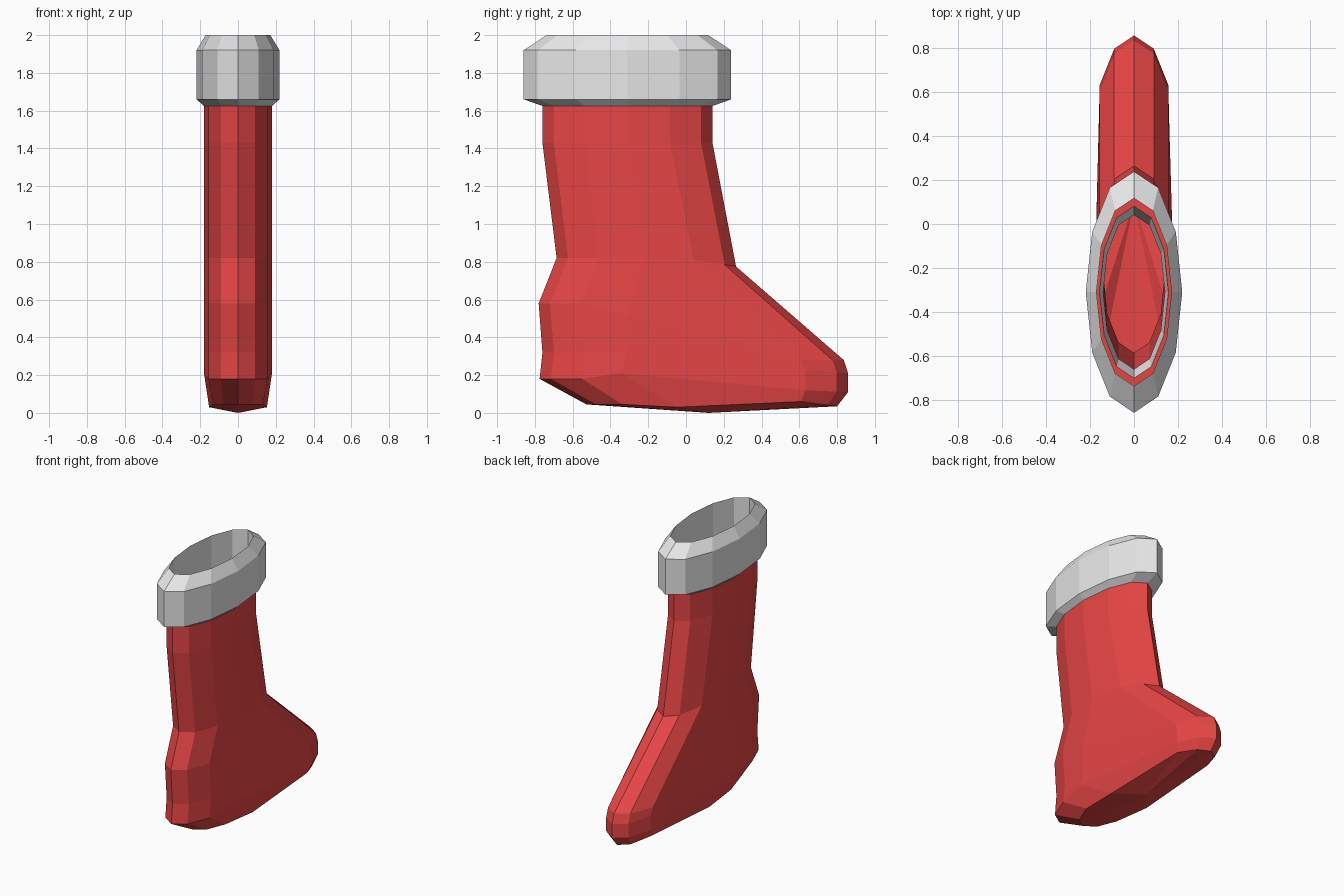
import bpy, bmesh, math

if "Cube" in bpy.data.objects:
    bpy.data.objects.remove(bpy.data.objects["Cube"])

SIDES, RX, RY, CY = 12, 0.18, 0.45, -0.31


def material(name, rgb):
    m = bpy.data.materials.new(name)
    m.diffuse_color = (*rgb, 1)
    m.use_nodes = True
    m.node_tree.nodes["Principled BSDF"].inputs["Base Color"].default_value = m.diffuse_color
    return m


red = material("red_felt", (0.8, 0.06, 0.06))
white = material("white_trim", (0.8, 0.8, 0.8))


def ring(k, back, mid, front, slope=0.0):
    """Oval of scale k; back, side and front points get their own (y shift, z)."""
    pts = []
    for i in range(SIDES):
        a = 2 * math.pi * i / SIDES
        c = math.cos(a)
        dy, z = front if c > 0.1 else back if c < -0.1 else mid
        if c > 0.1:
            z += slope * (1 - c)
        pts.append((k * RX * math.sin(a), CY + k * RY * c + dy, z))
    return pts


def level(k, z):
    return ring(k, (0, z), (0, z), (0, z))


def loft(name, rings, mats, caps=None, close=False, trim=()):
    """Skin the rings; caps are end centre points, trim lists bands in material 1."""
    bm = bmesh.new()
    loops = [[bm.verts.new(p) for p in r] for r in rings]
    pairs = list(zip(loops, loops[1:]))
    if close:
        pairs.append((loops[-1], loops[0]))
    for n, (a, b) in enumerate(pairs):
        for i in range(SIDES):
            j = (i + 1) % SIDES
            f = bm.faces.new((a[i], a[j], b[j], b[i]))
            f.material_index = 1 if n in trim else 0
    if caps:
        for loop, point in ((loops[0], caps[0]), (loops[-1], caps[1])):
            v = bm.verts.new(point)
            for i in range(SIDES):
                bm.faces.new((loop[i], loop[(i + 1) % SIDES], v))
    bmesh.ops.recalc_face_normals(bm, faces=bm.faces)
    me = bpy.data.meshes.new(name)
    bm.to_mesh(me)
    bm.free()
    for m in mats:
        me.materials.append(m)
    ob = bpy.data.objects.new(name, me)
    bpy.context.collection.objects.link(ob)
    return ob


# Foot and ankle sections from bottom to top, shared by outer and inner walls
def foot(k):
    return [
        ring(k, (-0.015, 0.18), (-0.03, 0.21), (0.718, 0.11), 0.02),
        ring(k, (0.0, 0.32), (0, 0.33), (0.718, 0.21), 0.03),
        ring(k, (-0.02, 0.58), (0, 0.52), (0.695, 0.28)),
        ring(k, (0.075, 0.82), (0.09, 0.82), (0.125, 0.775), 0.07),
        level(k, 1.43),
    ]


# Hollow boot: sole, outer wall, top rim, then inner wall down to the floor
sole = ring(0.85, (0.165, 0.045), (0.26, 0.03), (0.7275, 0.035), 0.05)
outer = [sole] + foot(1.0) + [level(1.0, 1.72)]
inner = [level(0.87, 1.72), level(0.78, 1.62)] + foot(0.78)[::-1]
loft("boot", outer + inner, [red, white],
     caps=((0, 0.12, 0.0), (0, 0.1, 0.16)), trim=(len(outer),))

# Thick cuff around the opening
cuff_profile = [(0.97, 1.62), (1.22, 1.66), (1.22, 1.92), (0.95, 2.0), (0.95, 1.70)]
loft("cuff", [level(k, z) for k, z in cuff_profile], [white], close=True)
